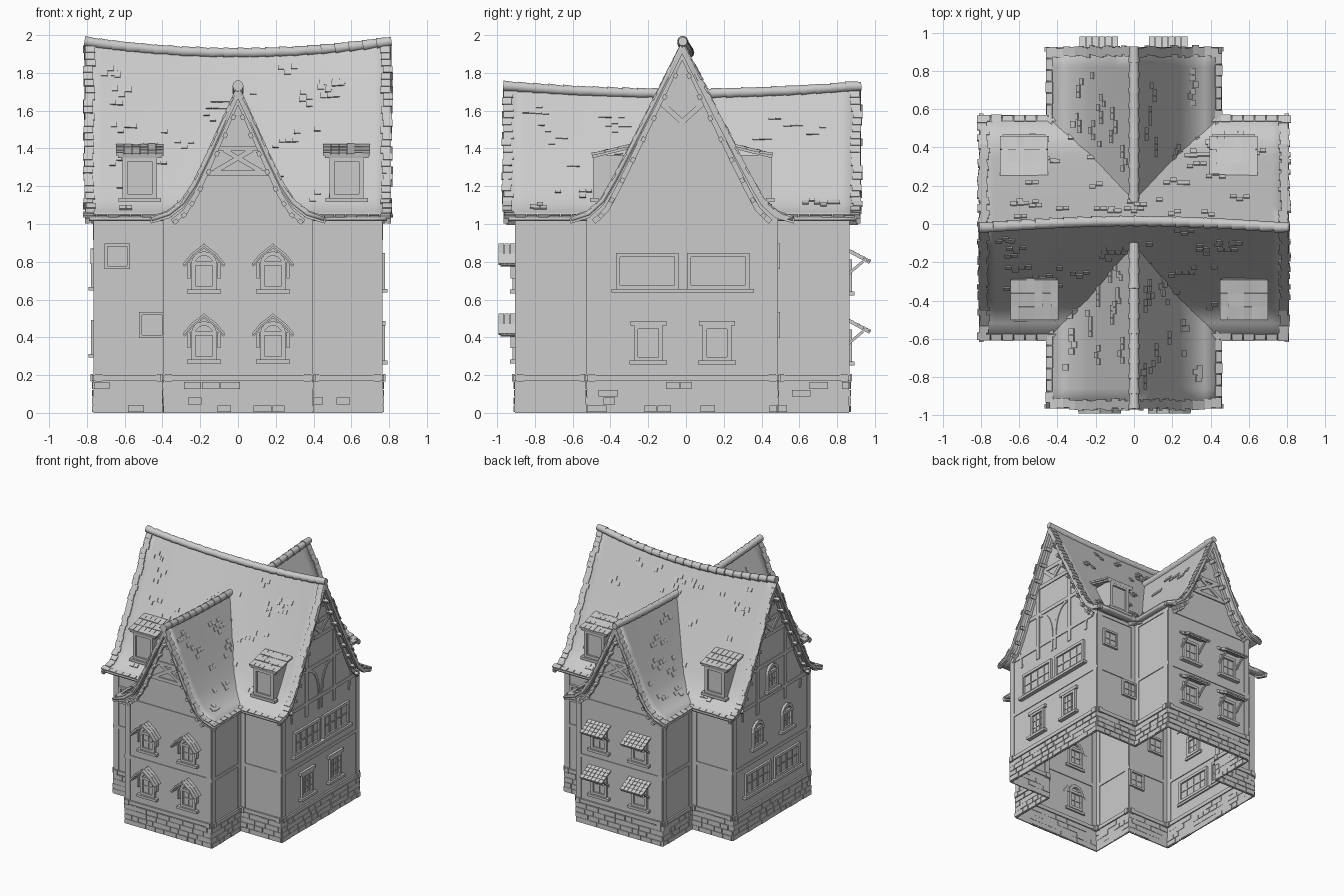
import bpy, bmesh, math, random
from mathutils import Matrix, Vector

random.seed(4)
cube = bpy.data.objects.get("Cube")
if cube:
    bpy.data.objects.remove(cube)

grey = bpy.data.materials.new("light_grey")
grey.use_nodes = True
grey.diffuse_color = (0.6, 0.6, 0.6, 1)
grey.node_tree.nodes["Principled BSDF"].inputs["Base Color"].default_value = (0.6, 0.6, 0.6, 1)

CY = -0.02                      # middle of the house in y
MX, MY = 0.76, 0.50             # main block half sizes
WX, WY = 0.39, 0.88             # cross wing half sizes
FRONT, EAST, BACK, WEST = 0, 90, 180, 270
EAVE = 1.035
MAIN = dict(end=0.81, sag=0.06, bend=0.035, pts=[(0, 1.965), (0.1, 1.765), (0.2, 1.565), (0.3, 1.37),
            (0.37, 1.235), (0.43, 1.13), (0.5, 1.065), (0.59, EAVE)])
WING = dict(end=0.945, sag=0.04, bend=0, pts=[(0, 1.73), (0.1, 1.51), (0.17, 1.355), (0.24, 1.21),
            (0.3, 1.12), (0.37, 1.065), (0.46, EAVE)])
parts = {}


def mesh(name):
    return parts.setdefault(name, bmesh.new())


def frame(rot):
    """Wall frame: u to the right, w outward (as -y), z up."""
    return Matrix.Translation((0, CY, 0)) @ Matrix.Rotation(math.radians(rot), 4, 'Z')


def box(name, rot, u, w, z, su, sw, sz, tilt=0.0, pitch=0.0):
    m = (frame(rot) @ Matrix.Translation((u, -w, z)) @ Matrix.Rotation(tilt, 4, 'Y')
         @ Matrix.Rotation(pitch, 4, 'X') @ Matrix.Diagonal((su, sw, sz, 1)))
    bmesh.ops.create_cube(mesh(name), size=1, matrix=m)


def beam(name, rot, p, q, w, width=0.03, depth=0.02):
    du, dz = q[0] - p[0], q[1] - p[1]
    box(name, rot, (p[0] + q[0]) / 2, w, (p[1] + q[1]) / 2,
        math.hypot(du, dz) + width * 0.3, depth, width, tilt=-math.atan2(dz, du))


def path(name, rot, pts, w, width=0.03, depth=0.02):
    for p, q in zip(pts, pts[1:]):
        beam(name, rot, p, q, w, width, depth)


def polygon(name, rot, pts):
    bm = mesh(name)
    bm.faces.new([bm.verts.new(frame(rot) @ Vector((u, -w, z))) for u, w, z in pts])


def arc(u, z, ru, rz, a, b, n=6):
    angles = [math.radians(a + (b - a) * i / n) for i in range(n + 1)]
    return [(u + ru * math.cos(t), z + rz * math.sin(t)) for t in angles]


# Roofs: sagging height, sideways bend and slope of a profile
def height(roof, u, z):
    k = (z - EAVE) / (roof["pts"][0][1] - EAVE)
    return z - roof["sag"] * (1 - (u / roof["end"]) ** 2) * k


def bent(roof, rot, u, d):
    k = 1 - d / roof["pts"][-1][0]
    shift = roof["bend"] * math.cos(math.pi / 2 * u / roof["end"]) * k
    return d + shift if rot == BACK else d - shift


def surface(roof, u, d):
    for (d0, z0), (d1, z1) in zip(roof["pts"], roof["pts"][1:]):
        if d <= d1 + 1e-6:
            z0, z1 = height(roof, u, z0), height(roof, u, z1)
            return z0 + (z1 - z0) * (d - d0) / (d1 - d0), math.atan2(z0 - z1, d1 - d0)
    return EAVE, 0.3


def tile(roof, rot, u, d, width, length):
    z, a = surface(roof, u, d)
    box("roof_tiles", rot, u, bent(roof, rot, u, d), z + 0.002, width, length, 0.011, pitch=a - 0.06)


def make_roof(name, roof, rots):
    bm, end, steps = mesh(name), roof["end"], 18
    for rot in rots:
        grid = [[bm.verts.new(frame(rot) @ Vector((u, -bent(roof, rot, u, d), height(roof, u, z))))
                 for d, z in roof["pts"]] for u in [end * (2 * i / steps - 1) for i in range(steps + 1)]]
        for a, b in zip(grid, grid[1:]):
            for j in range(len(a) - 1):
                bm.faces.new((a[j], a[j + 1], b[j + 1], b[j]))
        dmax = roof["pts"][-1][0]
        # ragged tiles on the gable edges
        d = 0.02
        while d < dmax - 0.02:
            step = 0.04 * math.cos(surface(roof, end, d)[1])
            for s in (-1, 1):
                tile(roof, rot, s * (end - 0.022 + random.uniform(-0.01, 0.008)), d, 0.05, 0.038)
            d += step
        # tiles along the eaves
        for i in range(int(end / 0.03)):
            tile(roof, rot, -end + 0.03 + i * 0.06, dmax - 0.018, 0.055, random.uniform(0.03, 0.04))
        # scattered groups of loose tiles
        for i in range(40):
            u0, d0 = random.uniform(-end + 0.1, end - 0.2), random.uniform(0.04, dmax - 0.1)
            for j in range(random.randint(1, 4)):
                tile(roof, rot, u0 + j * 0.035, d0 + random.choice((0, 0, 0.015)), 0.033, 0.032)
    bmesh.ops.remove_doubles(bm, verts=bm.verts, dist=0.0005)


make_roof("main_roof", MAIN, (FRONT, BACK))
make_roof("wing_roof", WING, (EAST, WEST))

# Ridge caps
for roof, rot, gap, n in ((MAIN, FRONT, 0, 22), (WING, EAST, 0.1, 24)):
    for i in range(n):
        u = roof["end"] * ((2 * i + 1) / n - 1)
        if abs(u) < gap:
            continue
        slope = math.atan(2 * roof["sag"] * u / roof["end"] ** 2)
        top = height(roof, u, roof["pts"][0][1]) + 0.002
        m = (frame(rot) @ Matrix.Translation((u, -bent(roof, rot, u, 0), top))
             @ Matrix.Rotation(math.pi / 2 - slope + random.uniform(-0.06, 0.06), 4, 'Y'))
        bmesh.ops.create_cone(mesh("ridge_caps"), cap_ends=True, segments=10, radius1=0.029,
                              radius2=0.024, depth=2 * roof["end"] / n + 0.006, matrix=m)

# Walls, stone base, posts and rails
for rot in (FRONT, EAST, BACK, WEST):
    roof, h, w, inner, far = ((WING, WX, WY, MY, MX) if rot % 180 == 0 else (MAIN, MY, MX, WX, WY))
    for a, b, out in ((-h, h, w), (-far, -h, inner), (h, far, inner)):
        polygon("walls", rot, [(a, out, 0.0), (b, out, 0.0), (b, out, 1.03), (a, out, 1.03)])
        mid, span = (a + b) / 2, b - a
        box("stone_base", rot, mid, out, 0.085, span + 0.008, 0.008, 0.17)
        for row in range(4):
            u = a - 0.005
            while u < b:
                width = min(random.uniform(0.05, 0.12), b + 0.005 - u)
                if width > 0.02:
                    box("stone_blocks", rot, u + width / 2, out + 0.002, 0.022 + row * 0.041,
                        width - 0.006, random.uniform(0.008, 0.022), 0.036)
                u += width
        for z, thick, deep in ((0.185, 0.03, 0.026), (0.555, 0.028, 0.012), (1.02, 0.028, 0.012)):
            box("rails", rot, mid, out, z, span + 0.008, deep, thick)
        for u in (a + 0.022, b - 0.022):
            box("posts", rot, u, out, 0.6, 0.044, 0.012, 0.84)
            box("post_feet", rot, u, out, 0.185, 0.035, 0.04, 0.04)

    # gable wall, bargeboards and rafter blocks
    edge = [(d, z - 0.04) for d, z in roof["pts"] if d < h - 0.01] + [(h, 1.03)]
    outline = [(-d, z) for d, z in reversed(edge)] + edge[1:]
    polygon("gable_walls", rot, [(u, w, z) for u, z in reversed(outline)])
    for s in (-1, 1):
        # boards sit deeper under the steep part than under the flared eave
        line = [(s * d, z - 0.035 + 0.017 * d / roof["pts"][-1][0]) for d, z in roof["pts"]]
        path("bargeboards", rot, line, roof["end"] - 0.012, 0.028, 0.024)
        path("wall_rafters", rot, [(u * 0.93, z - 0.03) for u, z in line[:-1]], w + 0.008, 0.028, 0.025)
        for i in range(1, 9):
            d = roof["pts"][-1][0] * i / 10.5
            z, a = surface(roof, roof["end"], d)
            box("rafter_blocks", rot, s * (d - 0.02), w + 0.025, z - 0.068, 0.026, 0.05, 0.022, tilt=s * a)

    # gable timbers
    if roof is MAIN:
        for z, half in ((1.29, 0.3), (1.52, 0.18), (1.64, 0.12)):
            beam("gable_beams", rot, (-half, z), (half, z), w, 0.03, 0.014)
        for s in (-1, 1):
            beam("gable_posts", rot, (s * 0.18, 0.92), (s * 0.18, 1.52), w, 0.035, 0.014)
            path("gable_braces", rot, arc(s * 0.45, 0.93, 0.08, 0.17, 90 + s * 90, 90), w, 0.02, 0.012)
            beam("gable_braces", rot, (s * 0.11, 1.64), (0, 1.54), w, 0.028, 0.018)
            if rot == EAST:
                path("gable_braces", rot, [(s * 0.02, 0.92)] + arc(s * 0.15, 1.05, 0.13, 0.22,
                     90 + s * 90, 90), w, 0.02, 0.012)
    else:
        for z, half in ((1.27, 0.17), (1.4, 0.11)):
            beam("gable_beams", rot, (-half, z), (half, z), w, 0.028, 0.018)
        for s in (-1, 1):
            beam("gable_braces", rot, (s * 0.12, 1.28), (-s * 0.07, 1.39), w, 0.025, 0.018)


# Windows
def window(rot, u, z, w, su, sz, cols=2, rows=2, sill=True, trim=0.022):
    box("window_glass", rot, u, w, z, su, 0.008, sz)
    for s in (-1, 1):
        box("window_frames", rot, u + s * su / 2, w, z, trim, 0.036, sz + trim)
        box("window_frames", rot, u, w, z + s * sz / 2, su + trim, 0.036, trim)
    for i in range(1, cols):
        box("window_bars", rot, u + su * (i / cols - 0.5), w, z, 0.009, 0.02, sz)
    for i in range(1, rows):
        box("window_bars", rot, u, w, z + sz * (i / rows - 0.5), su, 0.02, 0.009)
    if sill:
        box("window_sills", rot, u, w + 0.01, z - sz / 2 - 0.018, su + 0.07, 0.045, 0.02)


def arched_window(rot, u, z, w):
    window(rot, u, z, w, 0.11, 0.13)
    path("window_arches", rot, arc(u, z + 0.055, 0.06, 0.065, 0, 180), w, 0.022, 0.04)


for u in (-0.18, 0.185):
    for z in (0.355, 0.725):
        # front windows with pointed tiled hoods
        arched_window(FRONT, u, z, WY)
        for s in (-1, 1):
            hood = [(u + s * 0.105, z + 0.055), (u + s * 0.065, z + 0.105), (u, z + 0.155)]
            path("window_hoods", FRONT, hood, WY + 0.04, 0.014, 0.085)
            for p, q in zip(hood, hood[1:]):
                for k in range(6):
                    f, g = (k // 3) / 2, (k // 3 + 1.1) / 2
                    a, b = [(p[0] + (q[0] - p[0]) * t, p[1] + (q[1] - p[1]) * t + 0.008) for t in (f, g)]
                    beam("hood_tiles", FRONT, a, b, WY + 0.018 + 0.03 * (k % 3), 0.012, 0.027)
            beam("hood_brackets", FRONT, (u + s * 0.08, z - 0.01), (u + s * 0.08, z + 0.07), WY + 0.015, 0.016, 0.03)
        # back windows with sloping tiled awnings
        window(BACK, u, z, WY, 0.12, 0.15)
        box("awnings", BACK, u, WY + 0.055, z + 0.1, 0.19, 0.13, 0.01, pitch=0.5)
        for r in range(4):
            for c in range(6):
                box("awning_tiles", BACK, u - 0.085 + c * 0.034, WY + 0.012 + r * 0.03, z + 0.133 - r * 0.0155,
                    0.031, 0.036, 0.01, pitch=0.4 + random.uniform(-0.05, 0.05))
        for s in (-1, 1):
            box("awning_braces", BACK, u + s * 0.08, WY + 0.04, z + 0.045, 0.014, 0.1, 0.014, pitch=-0.7)

# east side: wide pair above, small pair below
for u in (-0.185, 0.19):
    window(EAST, u, 0.75, MX, 0.31, 0.17, 4, 2)
    window(EAST, u * 0.97, 0.37, MX, 0.13, 0.17, 3, 3)
    box("window_lintels", EAST, u * 0.97, MX + 0.008, 0.475, 0.19, 0.026, 0.025)
    # west side: arched pair above, wide pair below
    arched_window(WEST, u, 0.74, MX)
    window(WEST, u, 0.4, MX, 0.3, 0.16, 4, 2)
arched_window(WEST, 0, 1.14, MX)

# small shoulder windows and dormers
for rot in (FRONT, BACK):
    window(rot, -0.64, 0.83, MY, 0.12, 0.12, 2, 2, False, 0.016)
    window(rot, -0.455, 0.465, MY, 0.12, 0.12, 2, 2, False, 0.016)
    for u in (-0.52, 0.575):
        box("dormer_walls", rot, u, 0.34, 1.245, 0.18, 0.23, 0.24)
        window(rot, u, 1.245, 0.455, 0.155, 0.2, 1, 1, True, 0.026)
        box("dormer_roofs", rot, u, 0.37, 1.385, 0.23, 0.22, 0.02, pitch=0.24)
        for c in range(6):
            for r in range(3):
                box("dormer_tiles", rot, u - 0.105 + c * 0.042, 0.445 - r * 0.07, 1.376 + r * 0.017, 0.04,
                    0.07, 0.014, pitch=0.2 + random.uniform(-0.05, 0.05))

# Turn every part into an object
for name, bm in parts.items():
    data = bpy.data.meshes.new(name)
    bm.to_mesh(data)
    bm.free()
    obj = bpy.data.objects.new(name, data)
    bpy.context.collection.objects.link(obj)
    data.materials.append(grey)
    if name in ("main_roof", "wing_roof"):
        solid = obj.modifiers.new("thickness", 'SOLIDIFY')
        solid.thickness, solid.offset = 0.02, -1
    if name in ("main_roof", "wing_roof", "ridge_caps"):
        bpy.ops.object.select_all(action='DESELECT')
        obj.select_set(True)
        bpy.context.view_layer.objects.active = obj
        bpy.ops.object.shade_smooth_by_angle(angle=math.radians(40))
